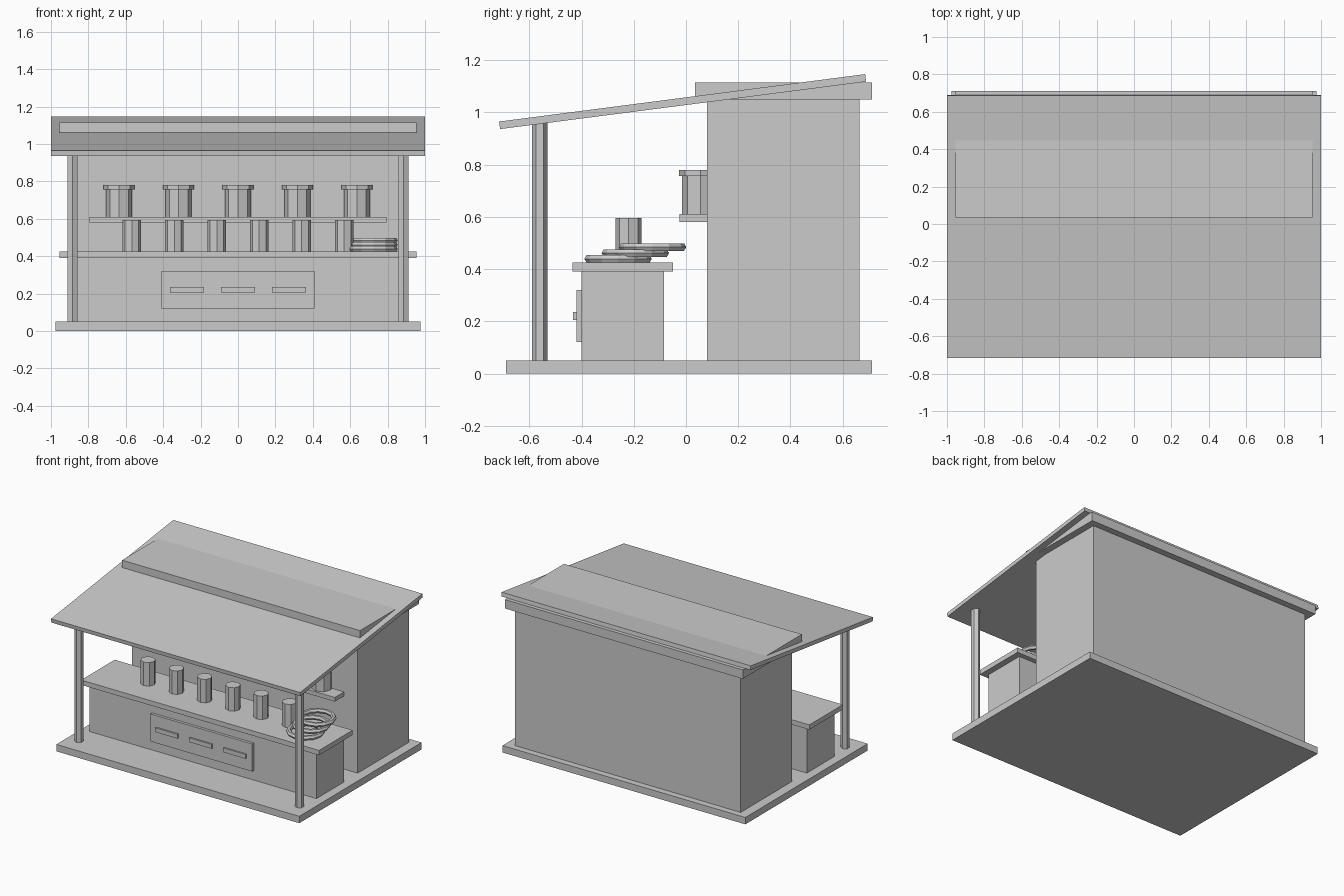
import bpy
import math
from mathutils import Matrix

cube = bpy.data.objects.get("Cube")
if cube:
    bpy.data.objects.remove(cube, do_unlink=True)

GREY = (0.6, 0.6, 0.6, 1.0)
mat = bpy.data.materials.new("plain_grey")
mat.use_nodes = True
mat.diffuse_color = GREY
mat.node_tree.nodes["Principled BSDF"].inputs["Base Color"].default_value = GREY


def finish(name):
    obj = bpy.context.object
    obj.name = name
    obj.data.materials.append(mat)
    return obj


def box(name, x, y, z):
    """Box from its (min, max) range on each axis."""
    bpy.ops.mesh.primitive_cube_add(size=1)
    obj = finish(name)
    size = [r[1] - r[0] for r in (x, y, z)]
    obj.data.transform(Matrix.Diagonal((*size, 1)))
    obj.location = [(r[0] + r[1]) / 2 for r in (x, y, z)]
    return obj


def prism(name, sides, radius, x, y, z):
    """Upright faceted cylinder between two heights."""
    bpy.ops.mesh.primitive_cylinder_add(
        vertices=sides, radius=radius, depth=z[1] - z[0],
        location=(x, y, (z[0] + z[1]) / 2))
    return finish(name)


def both(half):
    return (-half, half)


# Floor, rear building and its flat cap
box("floor_slab", both(0.975), (-0.69, 0.712), (0, 0.05))
box("rear_building", both(0.905), (0.08, 0.665), (0.05, 1.05))
box("building_cap", both(0.955), (0.035, 0.712), (1.05, 1.115))

# Sloping roof
slope = math.atan2(0.182, 1.405)
roof = box("sloping_roof", both(1.0), both(0.7065), both(0.0145))
roof.location = (0, -0.013, 1.041)
roof.rotation_euler.x = slope

# Front posts
for side, x in (("right", -0.885), ("left", 0.885)):
    prism(side + "_post", 6, 0.03, x, -0.56, (0.05, 0.96))

# Counter with front panel and raised bars
box("counter_body", both(0.91), (-0.40, -0.085), (0.05, 0.39))
box("counter_top", both(0.955), (-0.435, -0.05), (0.39, 0.425))
box("counter_panel", both(0.408), (-0.42, -0.40), (0.12, 0.32))
for i in range(3):
    x = (i - 1) * 0.273
    box(f"panel_bar_{i + 1}", (x - 0.09, x + 0.09), (-0.432, -0.42), (0.205, 0.236))

# Cups along the counter
for i in range(6):
    prism(f"cup_{i + 1}", 8, 0.05, (i - 2.5) * 0.227, -0.22, (0.425, 0.595))

# Wall shelf with lidded jars
box("wall_shelf", both(0.795), (-0.025, 0.09), (0.58, 0.61))
for i in range(5):
    x = (i - 2) * 0.318
    prism(f"jar_{i + 1}", 8, 0.07, x, 0.055, (0.61, 0.756))
    prism(f"jar_lid_{i + 1}", 8, 0.082, x, 0.055, (0.756, 0.78))

# Leaning stack of rings at the counter's left end
for i, (y, z) in enumerate(((-0.26, 0.439), (-0.194, 0.461), (-0.128, 0.484))):
    bpy.ops.mesh.primitive_torus_add(
        major_segments=12, minor_segments=6, major_radius=0.112,
        minor_radius=0.017, location=(0.725, y, z))
    finish(f"ring_{i + 1}")
